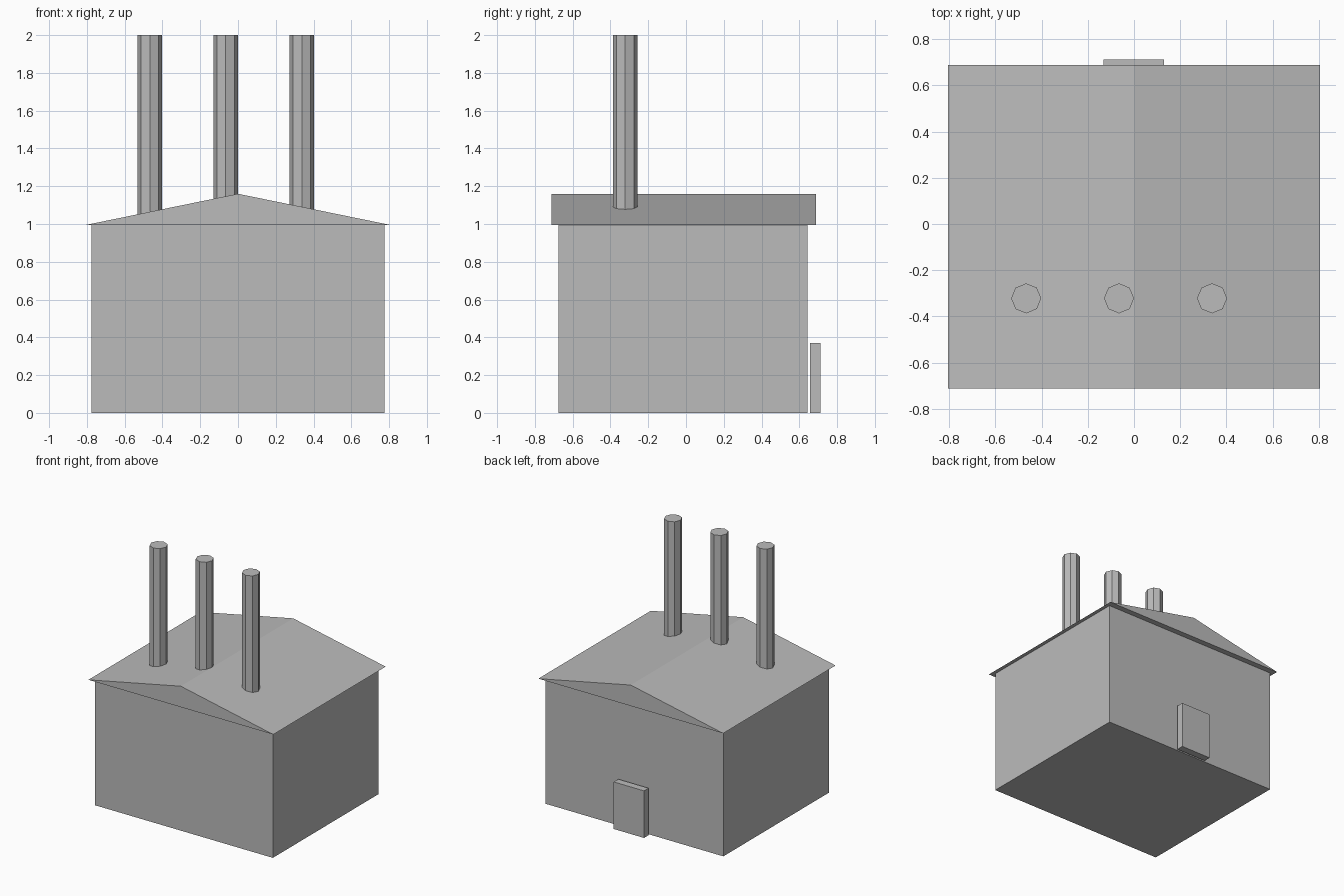
import bpy
import bmesh

cube = bpy.data.objects.get("Cube")
if cube:
    bpy.data.objects.remove(cube, do_unlink=True)

# One plain grey for the whole building
grey = bpy.data.materials.new("plain_grey")
grey.use_nodes = True
colour = (0.5, 0.5, 0.5, 1.0)
grey.diffuse_color = colour
grey.node_tree.nodes["Principled BSDF"].inputs["Base Color"].default_value = colour


def add_prism(name, profile, extrusion):
    """Extrude a closed flat profile along a vector into a flat-faced solid."""
    bm = bmesh.new()
    base = bm.faces.new([bm.verts.new(p) for p in profile])
    result = bmesh.ops.extrude_face_region(bm, geom=[base], use_keep_orig=True)
    moved = [g for g in result["geom"] if isinstance(g, bmesh.types.BMVert)]
    bmesh.ops.translate(bm, verts=moved, vec=extrusion)
    bmesh.ops.recalc_face_normals(bm, faces=bm.faces)
    mesh = bpy.data.meshes.new(name)
    bm.to_mesh(mesh)
    bm.free()
    mesh.materials.append(grey)
    obj = bpy.data.objects.new(name, mesh)
    bpy.context.collection.objects.link(obj)
    return obj


def add_box(name, x0, x1, y0, y1, z0, z1):
    footprint = [(x0, y0, z0), (x1, y0, z0), (x1, y1, z0), (x0, y1, z0)]
    return add_prism(name, footprint, (0, 0, z1 - z0))


# Main block and the door slab standing just off the back wall
add_box("walls", -0.776, 0.776, -0.674, 0.643, 0, 0.995)
add_box("back_door", -0.133, 0.131, 0.656, 0.713, 0, 0.371)

# Low gabled roof overhanging the walls
gable = [(-0.806, -0.712, 0.995), (0.806, -0.712, 0.995), (0, -0.712, 1.16)]
add_prism("gable_roof", gable, (0, 1.4, 0))

# Row of three octagonal chimneys
top, foot = 2.0, 1.02
for name, x in (("right", -0.467), ("middle", -0.065), ("left", 0.338)):
    bpy.ops.mesh.primitive_cylinder_add(
        vertices=8, radius=0.065, depth=top - foot,
        location=(x, -0.322, (top + foot) / 2))
    chimney = bpy.context.object
    chimney.name = name + "_chimney"
    chimney.data.materials.append(grey)
